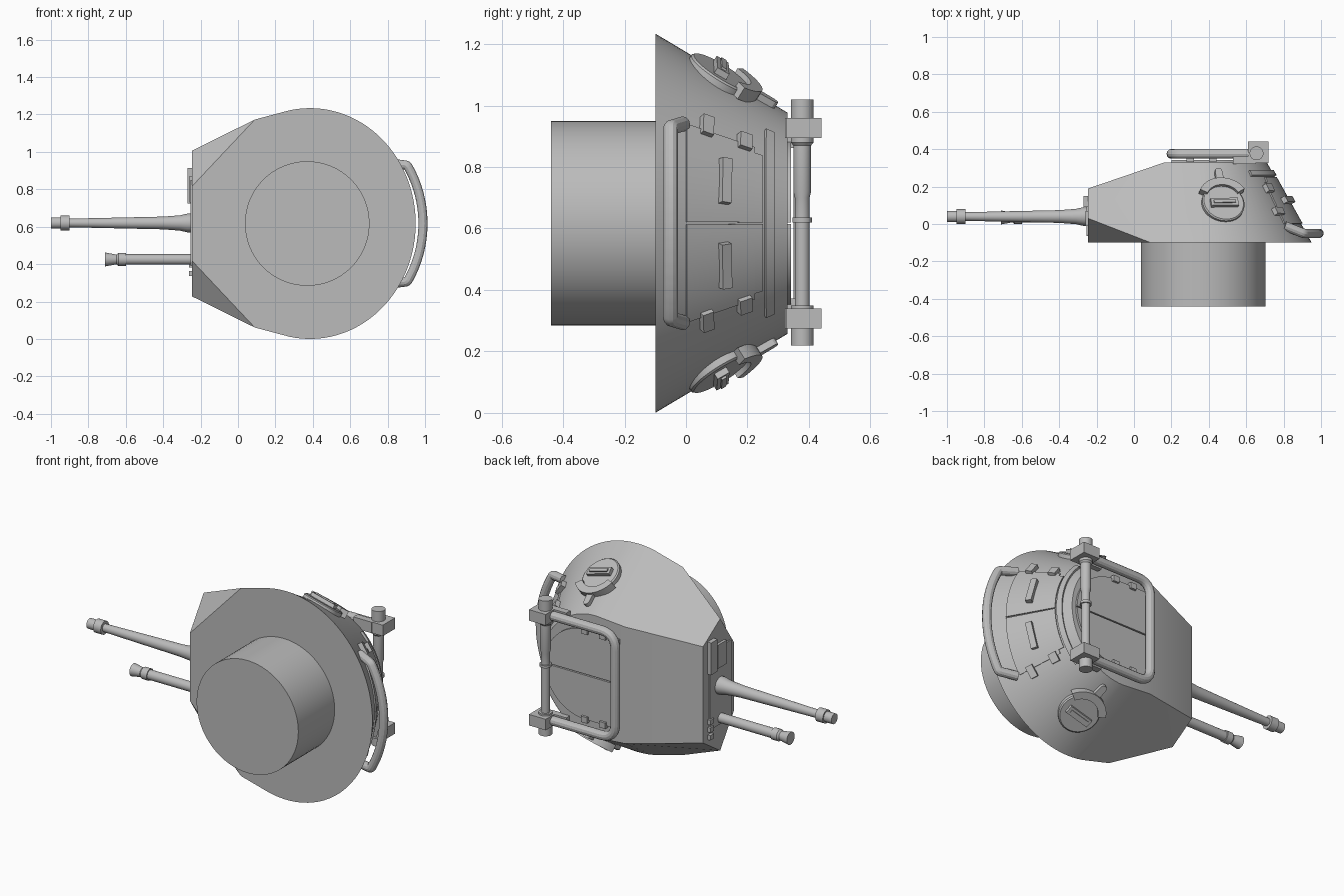
import bpy, bmesh
from math import cos, sin, pi, radians
from mathutils import Vector, Matrix

cube = bpy.data.objects.get("Cube")
if cube:
    bpy.data.objects.remove(cube, do_unlink=True)

GREY = (0.5, 0.5, 0.5, 1)
grey = bpy.data.materials.new("plain_grey")
grey.use_nodes = True
grey.diffuse_color = GREY
grey.node_tree.nodes["Principled BSDF"].inputs["Base Color"].default_value = GREY
MID = 0.617  # height of the symmetry plane


def smooth(obj):
    bpy.ops.object.select_all(action='DESELECT')
    obj.select_set(True)
    bpy.context.view_layer.objects.active = obj
    bpy.ops.object.shade_smooth_by_angle(angle=radians(22))


def finish(bm, name, matrix=Matrix()):
    bm.transform(matrix)
    bmesh.ops.recalc_face_normals(bm, faces=bm.faces)
    mesh = bpy.data.meshes.new(name)
    bm.to_mesh(mesh)
    bm.free()
    mesh.materials.append(grey)
    obj = bpy.data.objects.new(name, mesh)
    bpy.context.collection.objects.link(obj)
    smooth(obj)
    return obj


def box(name, centre, size, frame=Matrix()):
    bm = bmesh.new()
    bmesh.ops.create_cube(bm, size=1)
    bm.transform(Matrix.Translation(centre) @ Matrix.Diagonal((*size, 1)))
    return finish(bm, name, frame)


def prism(name, outline, low, high, frame=Matrix()):
    """Extrude a flat outline from low to high along the local z axis."""
    bm = bmesh.new()
    face = bm.faces.new([bm.verts.new((x, y, low)) for x, y in outline])
    top = bmesh.ops.extrude_face_region(bm, geom=[face])["geom"]
    bmesh.ops.translate(bm, vec=(0, 0, high - low),
                        verts=[v for v in top if isinstance(v, bmesh.types.BMVert)])
    return finish(bm, name, frame)


def lathe(name, profile, matrix, sides=32):
    """Turn (radius, height) pairs around the local z axis."""
    bm = bmesh.new()
    rings = [[bm.verts.new((r * cos(2 * pi * i / sides), r * sin(2 * pi * i / sides), h))
              for i in range(sides)] for r, h in profile]
    for a, b in zip(rings, rings[1:]):
        for i in range(sides):
            j = (i + 1) % sides
            bm.faces.new((a[i], a[j], b[j], b[i]))
    bm.faces.new(rings[0])
    bm.faces.new(rings[-1])
    return finish(bm, name, matrix)


def tube(name, points, radius, bend=0.09):
    """Round bar along a path whose corners are rounded."""
    pts = [Vector(p) for p in points]
    path = [pts[0]]
    for a, b, c in zip(pts, pts[1:], pts[2:]):
        s, e = b + (a - b).normalized() * bend, b + (c - b).normalized() * bend
        path += [s.lerp(b, t / 6).lerp(b.lerp(e, t / 6), t / 6) for t in range(7)]
    path.append(pts[-1])
    curve = bpy.data.curves.new(name, 'CURVE')
    curve.dimensions = '3D'
    curve.bevel_depth, curve.bevel_resolution, curve.use_fill_caps = radius, 4, True
    spline = curve.splines.new('POLY')
    spline.points.add(len(path) - 1)
    for p, co in zip(spline.points, path):
        p.co = (*co, 1)
    curve.materials.append(grey)
    obj = bpy.data.objects.new(name, curve)
    bpy.context.collection.objects.link(obj)
    bpy.ops.object.select_all(action='DESELECT')
    obj.select_set(True)
    bpy.context.view_layer.objects.active = obj
    bpy.ops.object.convert(target='MESH')
    smooth(bpy.context.view_layer.objects.active)


def wall(theta, y):
    """Point on the tapering round wall."""
    t = (y + 0.1) / 0.43
    return Vector((0.385 - 0.025 * t + (0.565 - 0.215 * t) * cos(theta), y,
                   MID + (0.617 - 0.257 * t) * sin(theta)))


def wall_frame(theta, y):
    """Frame on the wall: x along it, y up its slope, z outward."""
    p = wall(theta, y)
    up = (wall(theta, y + 0.01) - p).normalized()
    along = (wall(theta - 0.01, y) - p).normalized()
    out = along.cross(up).normalized()
    along = up.cross(out)
    return Matrix.Translation(p) @ Matrix((along, up, out)).transposed().to_4x4()


def wall_plate(name, y0, y1, a0, a1, lift, steps=16):
    """Curved plate lying on the wall."""
    bm = bmesh.new()
    loops = []
    for i in range(steps + 1):
        th = radians(a0 + (a1 - a0) * i / steps)
        n = wall_frame(th, (y0 + y1) / 2).col[2].to_3d()
        loops.append([bm.verts.new(wall(th, y) + n * h)
                      for y, h in ((y0, -0.02), (y1, -0.02), (y1, lift), (y0, lift))])
    for a, b in zip(loops, loops[1:]):
        for k in range(4):
            bm.faces.new((a[k], a[(k + 1) % 4], b[(k + 1) % 4], b[k]))
    bm.faces.new(loops[0])
    bm.faces.new(loops[-1])
    finish(bm, name)


# Turret shell: the hull around its base, roof and front plate
bm = bmesh.new()
N = 96
for i in range(N):
    th = 2 * pi * i / N
    if cos(th) > -0.25:
        bm.verts.new(wall(th, -0.1))
    if cos(th) > -0.01:
        bm.verts.new(wall(th, 0.33))
for s in (1, -1):
    for x, y, z in ((0.09, -0.1, 0.556), (-0.245, -0.1, 0.2), (-0.245, 0.03, 0.39),
                    (-0.245, 0.19, 0.285), (0.165, 0.33, 0.345)):
        bm.verts.new((x, y, MID + s * z))
hull = bmesh.ops.convex_hull(bm, input=bm.verts)
bmesh.ops.delete(bm, geom=[v for v in bm.verts if not v.link_faces], context='VERTS')
bmesh.ops.dissolve_limit(bm, angle_limit=0.005, verts=bm.verts, edges=bm.edges)
finish(bm, "turret_shell")

# Basket drum below the ring
along_y = Matrix.Rotation(-pi / 2, 4, 'X')
lathe("basket_drum", [(0.333, -0.44), (0.333, -0.09)],
      Matrix.Translation((0.37, 0, MID)) @ along_y, 64)

# Guns
to_front = Matrix.Rotation(-pi / 2, 4, 'Y')
lathe("main_gun", [(0.05, 0.22), (0.05, 0.27), (0.041, 0.31), (0.034, 0.40), (0.023, 0.90),
                   (0.039, 0.90), (0.039, 0.95), (0.03, 0.95), (0.03, 1.0)],
      Matrix.Translation((0, 0.04, 0.62)) @ to_front)
lathe("machine_gun", [(0.028, 0.22), (0.028, 0.60), (0.034, 0.60), (0.034, 0.64),
                      (0.026, 0.65), (0.037, 0.71)],
      Matrix.Translation((0, 0.035, 0.425)) @ to_front)

# Front plate fittings
box("gun_plate", (-0.247, 0.035, 0.62), (0.012, 0.2, 0.46))
box("sight_housing", (-0.255, 0.12, 0.82), (0.03, 0.06, 0.19))
box("sight_cover", (-0.25, 0.03, 0.8), (0.02, 0.08, 0.14))
for k in range(3):
    box("front_bolt_block", (-0.25, 0.13, 0.35 + k * 0.045), (0.025, 0.035, 0.028))

# Roof hatch in two halves, rounded at the rear
roof = Matrix.Translation((0, 0.33, MID)) @ along_y
for s in (1, -1):
    arc = [(0.42 + 0.265 * cos(a), s * 0.265 * sin(a))
           for a in (0.012 + (pi / 2 - 0.012) * i / 14 for i in range(15))]
    prism("roof_hatch_door", arc + [(0.2, s * 0.265), (0.2, s * 0.004)], -0.01, 0.012, roof)
    for x in (0.3, 0.42):
        box("roof_hatch_hinge", (x, 0.343, MID + s * 0.262), (0.04, 0.025, 0.035))

# Roof guard: post, clamps and bent bar
post = [(0.037, 0.22), (0.037, 0.35), (0.024, 0.35), (0.024, 0.62), (0.032, 0.62),
        (0.032, 0.635), (0.024, 0.635), (0.024, 0.70), (0.029, 0.72), (0.029, 0.87),
        (0.037, 0.88), (0.037, 1.02)]
lathe("guard_post", post, Matrix.Translation((0.655, 0.378, 0)))
for s in (1, -1):
    box("post_clamp", (0.665, 0.383, MID + s * 0.31), (0.11, 0.115, 0.065))
    box("clamp_foot", (0.59, 0.342, MID + s * 0.31), (0.12, 0.04, 0.065))
tube("guard_bar", [(0.65, 0.375, MID - 0.31), (0.2, 0.375, MID - 0.31),
                   (0.2, 0.375, MID + 0.31), (0.65, 0.375, MID + 0.31)], 0.026)

# Rear doors with hinges, handles and a drip strip
for s in (1, -1):
    wall_plate("rear_door", 0.0, 0.22, s * 0.4, s * 35, 0.008)
    wall_plate("rear_door_top", 0.22, 0.247, s * 0.4, s * 32, 0.008)
    for name, y, z, size in (("lower_hinge", 0.062, 0.31, (0.07, 0.04, 0.04)),
                             ("upper_hinge", 0.185, 0.258, (0.055, 0.045, 0.04)),
                             ("door_handle", 0.12, 0.133, (0.15, 0.035, 0.05))):
        th = s * next(a for a in (k * 0.005 for k in range(300)) if wall(a, y).z - MID >= z)
        box(name, (0, 0, 0.005), size, wall_frame(th, y))
wall_plate("drip_strip", 0.255, 0.282, -48, 48, 0.012, 24)

# Rear hand rail following the wall
ends = [wall(radians(a), -0.01) for a in (-35, 35)]
mid = [wall(radians(a), -0.05) + Vector((0.055 + 0.012 * cos(radians(a)), 0, 0))
       for a in range(-32, 33, 4)]
tube("rear_hand_rail", [ends[0], *mid, ends[1]], 0.025, 0.012)

# Side pistol ports with slotted bar, crescent bracket and arm
for s in (1, -1):
    f = wall_frame(s * radians(77), 0.11)
    lathe("port_disc", [(0.115, -0.02), (0.115, 0.01), (0.108, 0.016)], f, 40)
    box("port_bar", (0, -0.01, 0.022), (0.15, 0.045, 0.03), f)
    box("port_slot", (0, -0.01, 0.038), (0.12, 0.018, 0.012), f)
    angles = [radians(30 + 120 * i / 16) for i in range(17)]
    ring = [(0.098 * cos(a), 0.098 * sin(a)) for a in angles]
    ring += [(0.142 * cos(a), 0.142 * sin(a)) for a in reversed(angles)]
    prism("port_bracket", ring, -0.01, 0.034, f)
    tip = [(0.019 * cos(pi * i / 8), 0.19 + 0.019 * sin(pi * i / 8)) for i in range(9)]
    prism("port_arm", tip + [(-0.022, 0.12), (0.022, 0.12)], -0.01, 0.022, f)
